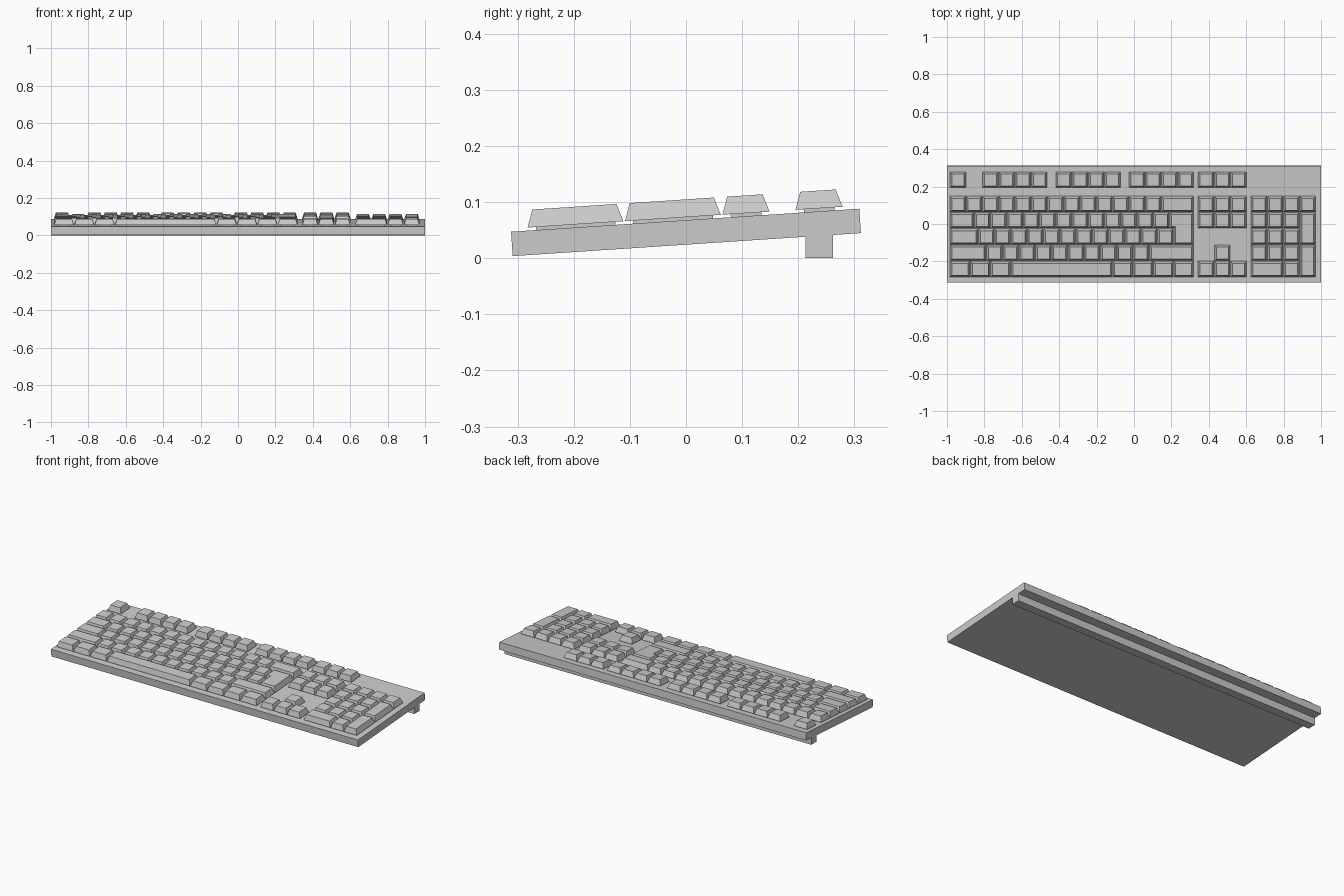
import bpy, bmesh, math
from mathutils import Matrix

if "Cube" in bpy.data.objects:
    bpy.data.objects.remove(bpy.data.objects["Cube"])

U = 0.087                       # one key unit
X0, Y0 = -0.985, 0.283          # top left corner of the key field
THICK = 0.0435                  # case thickness
TILT = Matrix.Translation((0, 0, 0.046)) @ Matrix.Rotation(math.radians(3.78), 4, 'X')


def finish(name, bm, matrix=None):
    if matrix:
        bm.transform(matrix)
    bmesh.ops.recalc_face_normals(bm, faces=bm.faces)
    mesh = bpy.data.meshes.new(name)
    bm.to_mesh(mesh)
    bm.free()
    obj = bpy.data.objects.new(name, mesh)
    bpy.context.collection.objects.link(obj)
    return obj


def box(name, size, loc, matrix=None):
    bm = bmesh.new()
    bmesh.ops.create_cube(bm, size=1, matrix=Matrix.Translation(loc) @ Matrix.Diagonal((*size, 1)))
    return finish(name, bm, matrix)


def inset(pts, d):
    """Inset a counter-clockwise outline made of right angles."""
    out = []
    for i, (x, y) in enumerate(pts):
        for a, b in ((pts[i - 1], pts[i]), (pts[i], pts[(i + 1) % len(pts)])):
            ex, ey = b[0] - a[0], b[1] - a[1]
            n = math.hypot(ex, ey)
            x, y = x - ey / n * d, y + ex / n * d
        out.append((x, y))
    return out


def frustum(bm, low, high, z0, z1):
    a = [bm.verts.new((x, y, z0)) for x, y in low]
    b = [bm.verts.new((x, y, z1)) for x, y in high]
    bm.faces.new(a[::-1])
    bm.faces.new(b)
    for i in range(len(a)):
        j = (i + 1) % len(a)
        bm.faces.new((a[i], a[j], b[j], b[i]))


def add_key(bm, outline):
    """Switch stem plus tapered cap; outline in key units, y downwards."""
    pts = [(X0 + x * U, Y0 - y * U) for x, y in outline]
    top = THICK / 2
    frustum(bm, inset(pts, 0.016), inset(pts, 0.016), top - 0.002, top + 0.008)
    frustum(bm, inset(pts, 0.0015), inset(pts, 0.0117), top + 0.0055, top + 0.037)


def rect(x, y, w=1, h=1):
    return [(x, y + h), (x + w, y + h), (x + w, y), (x, y)]


def row(x, y, widths):
    keys = []
    for w in widths:
        keys.append(rect(x, y, w))
        x += w
    return keys


def key_block(name, keys):
    bm = bmesh.new()
    for k in keys:
        add_key(bm, k)
    finish(name, bm, TILT)


# Case and rear foot bar
box("case", (2, 0.622, THICK), (0, 0, 0), TILT)
box("rear_foot", (2, 0.049, 0.045), (0, 0.2375, 0.0225))

# Function row
key_block("function_keys", row(0, 0, [1]) + row(2, 0, [1] * 4)
          + row(6.5, 0, [1] * 4) + row(11, 0, [1] * 4))

# Main typing area
key_block("main_keys",
          row(0, 1.5, [1] * 13 + [2])
          + row(0, 2.5, [1.5] + [1] * 12)
          + row(0, 3.5, [1.75] + [1] * 12)
          + row(0, 4.5, [2.25] + [1] * 10 + [2.75])
          + row(0, 5.5, [1.25] * 3 + [6.25] + [1.25] * 4))

# Stepped two-row enter key
key_block("enter_key", [[(13.75, 4.5), (15, 4.5), (15, 2.5), (13.5, 2.5), (13.5, 3.5), (13.75, 3.5)]])

# Navigation cluster and arrows
N = 15.25
key_block("navigation_keys", [k for y in (0, 1.5, 2.5) for k in row(N, y, [1] * 3)])
key_block("arrow_keys", row(N + 1, 4.5, [1]) + row(N, 5.5, [1] * 3))

# Number pad with two tall keys
P = 18.5
key_block("number_pad_keys",
          row(P, 1.5, [1] * 4)
          + [k for y in (2.5, 3.5, 4.5) for k in row(P, y, [1] * 3)]
          + row(P, 5.5, [2, 1])
          + [rect(P + 3, 2.5, 1, 2), rect(P + 3, 4.5, 1, 2)])
